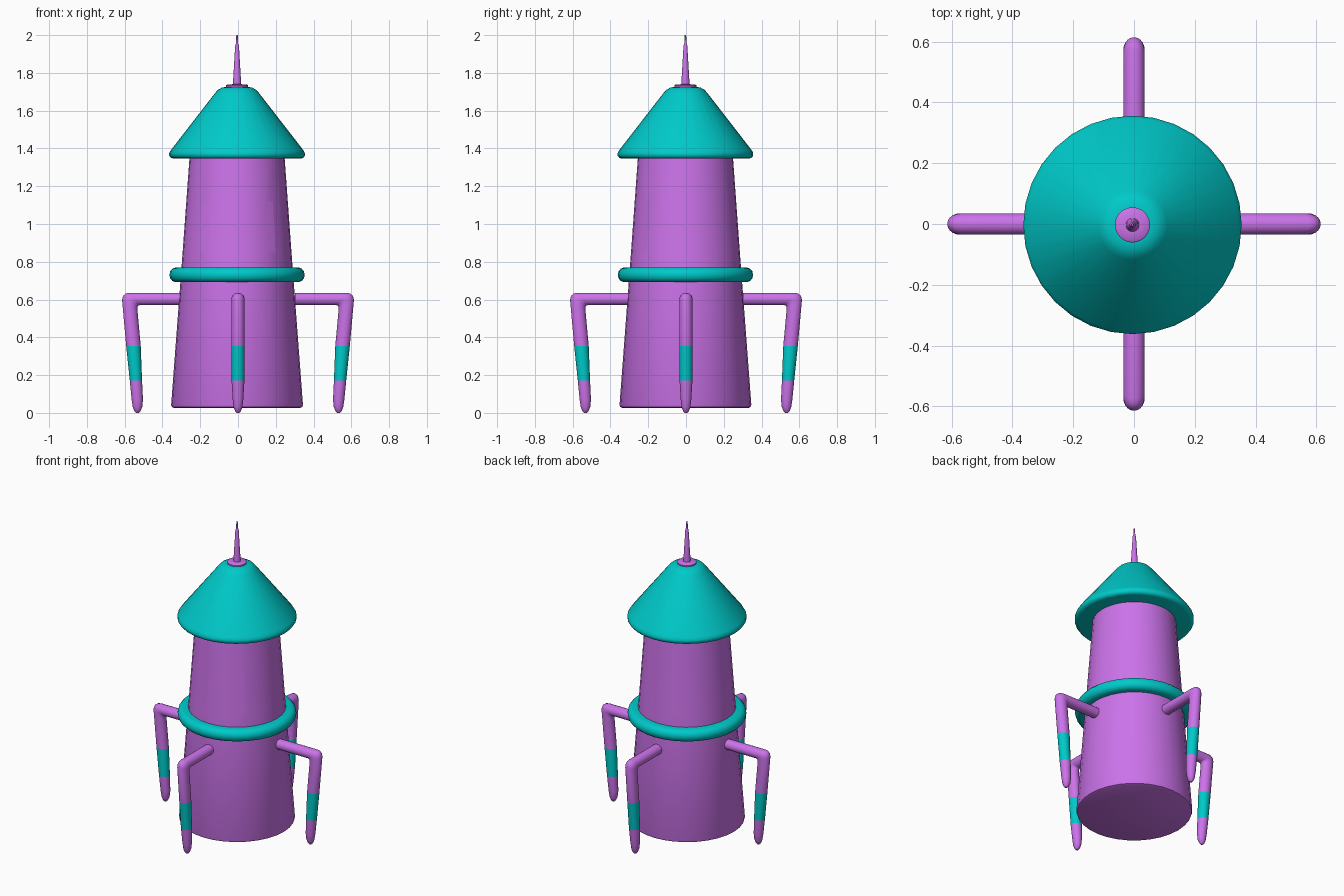
import bpy, bmesh
from math import sin, cos, pi, radians
from mathutils import Vector

if "Cube" in bpy.data.objects:
    bpy.data.objects.remove(bpy.data.objects["Cube"])


def material(name, colour):
    m = bpy.data.materials.new(name)
    m.diffuse_color = colour
    m.use_nodes = True
    m.node_tree.nodes["Principled BSDF"].inputs["Base Color"].default_value = m.diffuse_color
    return m


PURPLE = material("purple", (0.60, 0.17, 0.82, 1))
TEAL = material("teal", (0.0, 0.59, 0.59, 1))
CENTRE = Vector((-0.005, -0.003, 0))


def loft(rings, sides):
    """Skin elliptical rings given as (centre, u axis, v axis), capping both ends."""
    bm = bmesh.new()
    loops = []
    for c, u, v in rings:
        loops.append([bm.verts.new(c + u * cos(2 * pi * i / sides) + v * sin(2 * pi * i / sides))
                      for i in range(sides)])
    for k, (a, b) in enumerate(zip(loops, loops[1:])):
        for i in range(sides):
            j = (i + 1) % sides
            bm.faces.new((a[i], a[j], b[j], b[i]))
    bm.faces.new(loops[0][::-1])
    bm.faces.new(loops[-1])
    bmesh.ops.recalc_face_normals(bm, faces=bm.faces[:])
    return bm


def lathe(profile, sides=32):
    return loft([(Vector((0, 0, z)), Vector((r, 0, 0)), Vector((0, r, 0)))
                 for r, z in profile], sides)


def finish(name, bm, mats, location=CENTRE):
    me = bpy.data.meshes.new(name)
    bm.to_mesh(me)
    bm.free()
    ob = bpy.data.objects.new(name, me)
    bpy.context.collection.objects.link(ob)
    for m in mats:
        me.materials.append(m)
    ob.location = location
    bpy.ops.object.select_all(action='DESELECT')
    ob.select_set(True)
    bpy.context.view_layer.objects.active = ob
    bpy.ops.object.shade_smooth_by_angle(angle=radians(40))
    return ob


# Tapered tower body with a recessed window in the front quarter
def radius(z):
    return 0.350 - 0.0727 * z


body = lathe([(0.336, 0.027), (0.345, 0.031), (0.349, 0.042)]
             + [(radius(z), z) for z in (0.85, 1.12, 1.38)])
window = []
for f in body.faces:
    c = f.calc_center_median()
    if 0.86 < c.z < 1.11 and c.y < -abs(c.x):
        window.append(f)
new = bmesh.ops.extrude_face_region(body, geom=window)["geom"]
for g in new:
    if isinstance(g, bmesh.types.BMVert):
        flat = Vector((g.co.x, g.co.y, 0))
        g.co -= flat.normalized() * 0.026
    elif isinstance(g, bmesh.types.BMFace):
        g.material_index = 1
finish("tower_body", body, [PURPLE, TEAL])

# Rounded collar around the body
finish("collar_ring", lathe([(0.28, 0.692), (0.325, 0.692), (0.342, 0.698), (0.354, 0.712),
                             (0.358, 0.731), (0.354, 0.750), (0.342, 0.764), (0.325, 0.770),
                             (0.28, 0.770)]), [TEAL])

# Conical roof with rolled rim
finish("roof", lathe([(0.335, 1.346), (0.350, 1.350), (0.359, 1.362), (0.359, 1.376),
                      (0.350, 1.392), (0.115, 1.695), (0.100, 1.711), (0.080, 1.722),
                      (0.058, 1.726)]), [TEAL])

# Spire and its base disc
finish("spire", lathe([(0.052, 1.72), (0.058, 1.726), (0.058, 1.734), (0.052, 1.739),
                       (0.022, 1.740), (0.010, 1.945), (0.006, 1.955), (0.004, 2.0)], 24), [PURPLE])

# Four bent legs: (outer x, outer z, inner x, inner z, half width)
SECTIONS = [
    (0.303, 0.636, 0.303, 0.570, 0.035), (0.575, 0.636, 0.522, 0.570, 0.035),
    (0.594, 0.632, 0.528, 0.568, 0.035), (0.608, 0.620, 0.531, 0.563, 0.035),
    (0.614, 0.600, 0.533, 0.550, 0.035), (0.592, 0.355, 0.515, 0.355, 0.035),
    (0.573, 0.172, 0.508, 0.172, 0.034), (0.563, 0.070, 0.503, 0.070, 0.028),
    (0.557, 0.030, 0.507, 0.030, 0.023), (0.549, 0.009, 0.517, 0.009, 0.015),
    (0.540, 0.000, 0.526, 0.000, 0.007),
]
for k, side in enumerate(("right", "back", "left", "front")):
    rings = []
    for ox, oz, ix, iz, w in SECTIONS:
        o, i = Vector((ox, 0, oz)), Vector((ix, 0, iz))
        rings.append(((o + i) / 2, (o - i) / 2, Vector((0, w, 0))))
    leg = loft(rings, 20)
    for f in leg.faces:
        if 0.172 < f.calc_center_median().z < 0.355:
            f.material_index = 1
    ob = finish(side + "_leg", leg, [PURPLE, TEAL], Vector((0, 0, 0)))
    ob.rotation_euler.z = k * pi / 2
